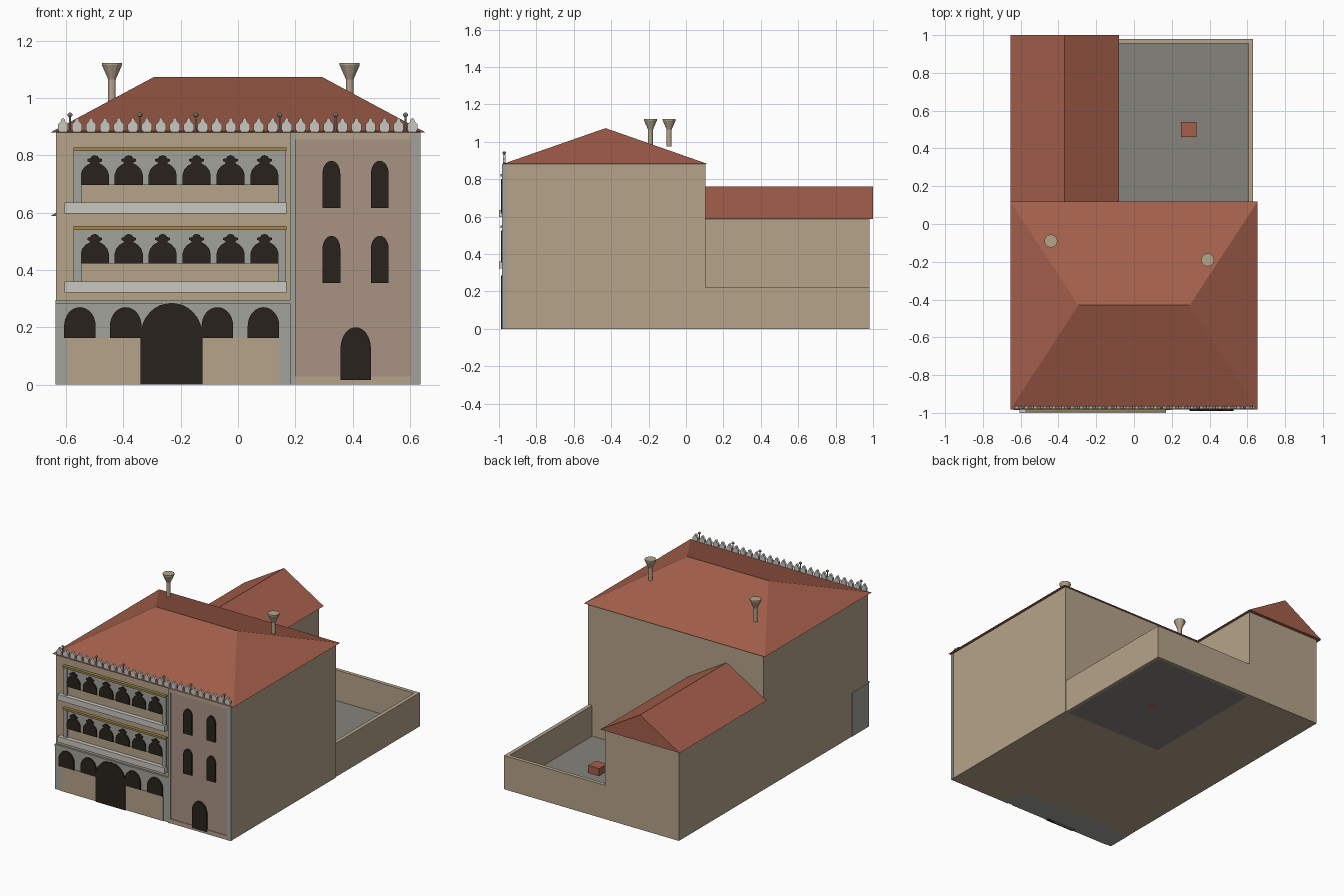
import bpy, bmesh
from math import cos, sin, pi

if "Cube" in bpy.data.objects:
    bpy.data.objects.remove(bpy.data.objects["Cube"])


def mat(name, rgb):
    m = bpy.data.materials.new(name)
    m.diffuse_color = (*rgb, 1)
    m.use_nodes = True
    m.node_tree.nodes["Principled BSDF"].inputs["Base Color"].default_value = m.diffuse_color
    return m


PLASTER = mat("plaster", (0.46, 0.37, 0.255))
PINK = mat("rose_plaster", (0.40, 0.29, 0.235))
ROOF = mat("roof_tile", (0.37, 0.115, 0.07))
STONE = mat("stone", (0.36, 0.36, 0.33))
PALE = mat("pale_stone", (0.58, 0.57, 0.53))
DARK = mat("dark_opening", (0.022, 0.016, 0.012))
GOLD = mat("gilding", (0.36, 0.25, 0.07))
PAVING = mat("paving", (0.24, 0.23, 0.205))


def make(name, bm, m):
    bmesh.ops.recalc_face_normals(bm, faces=bm.faces)
    me = bpy.data.meshes.new(name)
    bm.to_mesh(me)
    bm.free()
    me.materials.append(m)
    ob = bpy.data.objects.new(name, me)
    bpy.context.collection.objects.link(ob)
    return ob


def box(name, x0, x1, y0, y1, z0, z1, m):
    return prism(name, [(x0, z0), (x1, z0), (x1, z1), (x0, z1)], y0, y1, m)


def prism(name, pts, y0, y1, m):
    """Extrude an x-z outline from y0 to y1."""
    bm = bmesh.new()
    a = [bm.verts.new((x, y0, z)) for x, z in pts]
    b = [bm.verts.new((x, y1, z)) for x, z in pts]
    n = len(pts)
    bm.faces.new(a)
    bm.faces.new(b[::-1])
    for i in range(n):
        j = (i + 1) % n
        bm.faces.new((a[i], a[j], b[j], b[i]))
    return make(name, bm, m)


def mirrored(half, cx, z):
    """Symmetric outline from (half width, height) points."""
    right = [(cx + w, z + h) for w, h in half]
    left = [(cx - w, z + h) for w, h in reversed(half) if w > 0]
    return right + left


def arch(name, cx, hw, z0, z1, rise):
    half = [(hw, 0)] + [(hw * cos(t * pi / 16), z1 - z0 - rise + rise * sin(t * pi / 16))
                        for t in range(8)] + [(0, z1 - z0)]
    return prism(name, mirrored(half, cx, z0), -0.989, FRONT + 0.01, DARK)


def lathe(name, x, y, rings, m, n=12):
    bm = bmesh.new()
    loops = [[bm.verts.new((x + r * cos(2 * pi * i / n), y + r * sin(2 * pi * i / n), z))
              for i in range(n)] for r, z in rings]
    bm.faces.new(loops[0])
    bm.faces.new(loops[-1])
    for a, b in zip(loops, loops[1:]):
        for i in range(n):
            j = (i + 1) % n
            bm.faces.new((a[i], a[j], b[j], b[i]))
    return make(name, bm, m)


FRONT = -0.973

# Main block and hipped roof
box("main_block", -0.635, 0.635, FRONT, 0.105, 0, 0.885, PLASTER)
bm = bmesh.new()
c = [bm.verts.new(p) for p in ((-0.655, -0.983, 0.88), (0.655, -0.983, 0.88),
                               (0.655, 0.12, 0.88), (-0.655, 0.12, 0.88))]
r0 = bm.verts.new((-0.295, -0.43, 1.073))
r1 = bm.verts.new((0.295, -0.43, 1.073))
for f in ((c[0], c[1], r1, r0), (c[1], c[2], r1), (c[2], c[3], r0, r1), (c[3], c[0], r0), c):
    bm.faces.new(f)
make("main_roof", bm, ROOF)

# Rear wing with gable roof
box("rear_wing", -0.635, -0.10, 0.10, 0.98, 0, 0.59, PLASTER)
prism("rear_wing_roof", [(-0.655, 0.588), (-0.08, 0.588), (-0.367, 0.76)], 0.10, 1.0, ROOF)

# Courtyard
box("courtyard_floor", -0.10, 0.61, 0.10, 0.96, 0, 0.02, PAVING)
box("courtyard_side_wall", 0.605, 0.63, 0.10, 0.98, 0, 0.22, PLASTER)
box("courtyard_back_wall", -0.10, 0.606, 0.955, 0.98, 0, 0.22, PLASTER)
box("well_head", 0.25, 0.33, 0.46, 0.54, 0, 0.068, ROOF)

# Flared chimneys
for x, y in ((-0.44, -0.09), (0.39, -0.19)):
    lathe("chimney", x, y, [(0.013, 0.975), (0.013, 1.065), (0.035, 1.115), (0.035, 1.123)], PLASTER)

# Ground floor arcade, its side return, parapets and arches
box("arcade_wall", -0.637, 0.185, -0.979, -0.81, 0, 0.285, STONE)
box("arcade_string_course", -0.637, 0.185, -0.985, FRONT, 0.282, 0.295, STONE)
for x0, x1 in ((-0.597, -0.335), (-0.13, 0.145)):
    box("arcade_parapet", x0, x1, -0.983, FRONT, 0, 0.163, PLASTER)
for x in (-0.552, -0.392, -0.072, 0.089):
    arch("arcade_arch", x, 0.055, 0.162, 0.27, 0.065)
arch("water_portal", -0.232, 0.108, 0, 0.285, 0.115)

# Two loggias: tracery band, side piers, gilded cornice, balcony, ogee openings
ogee = [(0.049, 0), (0.049, 0.035), (0.044, 0.052), (0.032, 0.066), (0.017, 0.075),
        (0.017, 0.079), (0.026, 0.083), (0.026, 0.09), (0.015, 0.093), (0.011, 0.1), (0, 0.104)]
for base in (0.322, 0.597):
    top = base + 0.2
    sill = top - 0.1
    box("loggia_tracery", -0.575, 0.168, -0.981, FRONT, sill + 0.0, top + 0.02, STONE)
    for x in (-0.575, 0.14):
        box("loggia_pier", x, x + 0.028, -0.984, FRONT, base + 0.03, top + 0.02, STONE)
    box("loggia_cornice", -0.575, 0.17, -0.993, FRONT, top + 0.018, top + 0.031, GOLD)
    box("balcony", -0.605, 0.17, -1.0, FRONT, base, base + 0.038, PALE)
    for i in range(6):
        prism("loggia_opening", mirrored(ogee, -0.5 + 0.1185 * i, sill), -0.989, FRONT, DARK)

# Right bay: rose panel, pilasters, plinth, cornice, windows and door
box("right_bay_panel", 0.20, 0.607, -0.979, FRONT, 0.02, 0.86, PINK)
box("bay_pilaster", 0.183, 0.20, -0.985, FRONT, 0, 0.88, STONE)
box("corner_pilaster", 0.605, 0.637, -0.983, FRONT + 0.012, 0, 0.88, STONE)
box("bay_plinth", 0.20, 0.607, -0.983, FRONT, 0, 0.028, PLASTER)
box("bay_cornice", 0.20, 0.607, -0.982, FRONT, 0.855, 0.88, PLASTER)
for x in (0.326, 0.495):
    for z in (0.355, 0.617):
        arch("bay_window", x, 0.031, z, z + 0.164, 0.045)
arch("bay_door", 0.411, 0.053, 0.015, 0.2, 0.075)

# Crenellation along the eave, with small ball finials between
crest = [(0.012, 0), (0.018, 0.008), (0.018, 0.026), (0.008, 0.036), (0.006, 0.044), (0, 0.05)]
for i in range(26):
    prism("merlon", mirrored(crest, -0.611 + 0.0488 * i, 0.882), -0.979, -0.964, PALE)
for i in (0.5, 5.5, 9.5, 15.5, 19.5, 24.5):
    lathe("ball_finial", -0.611 + 0.0488 * i, -0.972,
          [(0.003, 0.88), (0.003, 0.934), (0.009, 0.938), (0.009, 0.944), (0.003, 0.949)], STONE, 8)
